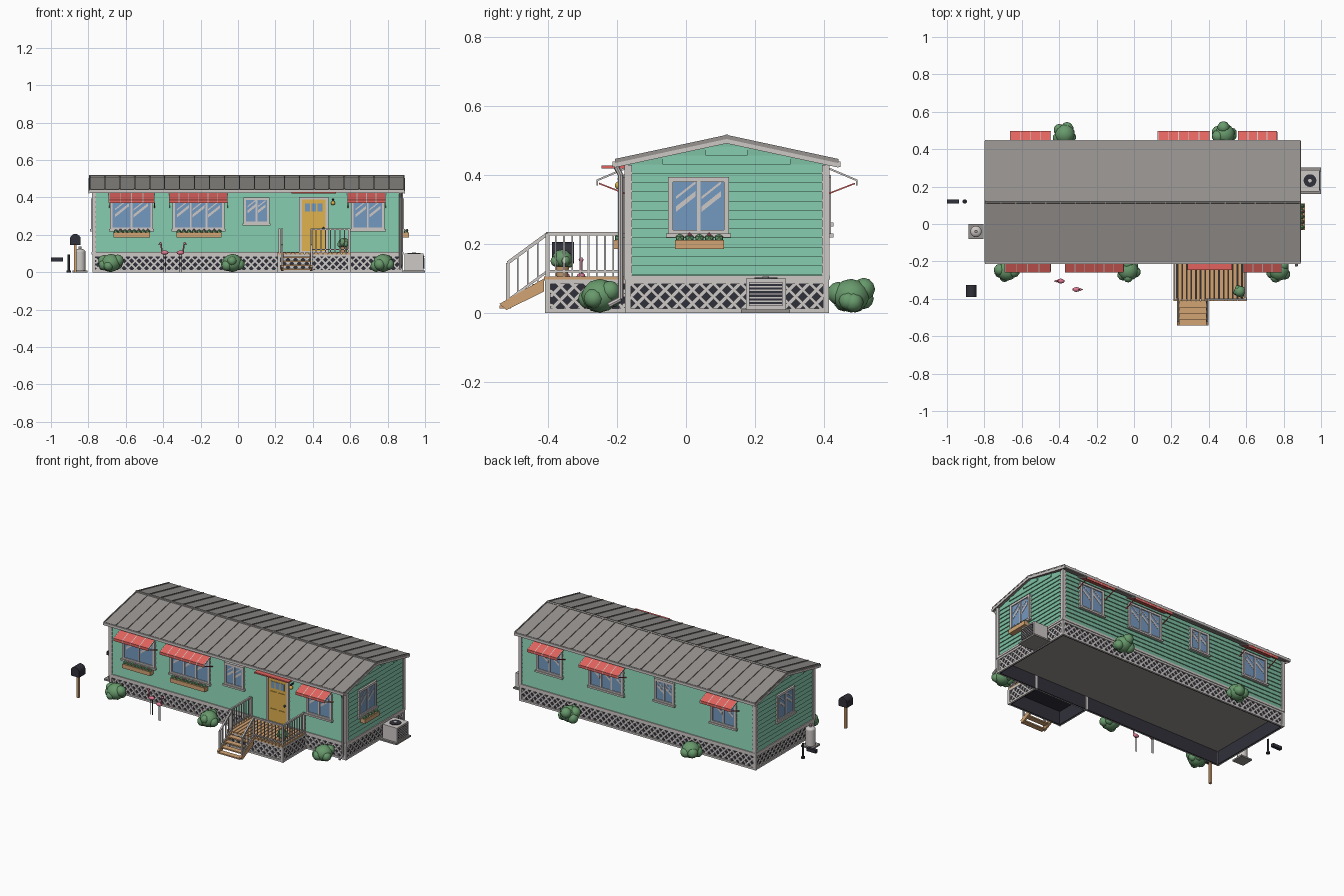
import bpy, bmesh, math, random
from mathutils import Vector, Matrix

random.seed(4)
if "Cube" in bpy.data.objects:
    bpy.data.objects.remove(bpy.data.objects["Cube"])

# Palette
def linear(c):
    return c / 12.92 if c < 0.04 else ((c + 0.055) / 1.055) ** 2.4

def material(name, r, g, b):
    m = bpy.data.materials.new(name)
    m.use_nodes = True
    col = [linear(c / 255) for c in (r, g, b)] + [1]
    m.diffuse_color = col
    m.node_tree.nodes["Principled BSDF"].inputs["Base Color"].default_value = col
    return m

SIDING = material("mint siding", 126, 192, 164)
TRIM = material("pale trim", 205, 200, 198)
ROOF = material("roof grey", 150, 146, 143)
DARK = material("charcoal", 48, 48, 58)
RED = material("awning red", 226, 100, 94)
GLASS = material("glass blue", 116, 152, 192)
YELLOW = material("door yellow", 224, 178, 78)
WOOD = material("tan wood", 210, 164, 116)
LEAF = material("leaf green", 104, 154, 108)
PINK = material("pink", 222, 120, 146)

# Each part gathers its pieces in one mesh
parts = {}

def part(name, mat):
    return parts.setdefault(name, (bmesh.new(), mat))[0]

def slab(name, mat, poly, lo, hi, f):
    """Extrude a flat outline from lo to hi, mapped to the world by f."""
    bm = part(name, mat)
    a = [bm.verts.new(f(u, v, lo)) for u, v in poly]
    b = [bm.verts.new(f(u, v, hi)) for u, v in poly]
    bm.faces.new(a)
    bm.faces.new(b[::-1])
    for i in range(len(a)):
        bm.faces.new((a[i - 1], a[i], b[i], b[i - 1]))

def panel(name, mat, u0, u1, v0, v1, lo, hi, f):
    slab(name, mat, [(u0, v0), (u1, v0), (u1, v1), (u0, v1)], lo, hi, f)

def rod(name, mat, p, q, r, segs=4, r2=None):
    p, q = Vector(p), Vector(q)
    d = q - p
    mx = (Matrix.Translation((p + q) / 2) @ d.to_track_quat('Z', 'Y').to_matrix().to_4x4()
          @ Matrix.Rotation(math.pi / 4, 4, 'Z'))
    bmesh.ops.create_cone(part(name, mat), cap_ends=True, segments=segs, radius1=r,
                          radius2=r if r2 is None else r2, depth=d.length, matrix=mx)

def ball(name, mat, c, r, sx=1, sy=1, sz=1, detail=2):
    bmesh.ops.create_icosphere(part(name, mat), subdivisions=detail, radius=r,
                               matrix=Matrix.Translation(c) @ Matrix.Diagonal((sx, sy, sz, 1)))

# Wall frames: u along the wall, v up, w outward
XL, XR, YF, YB, RIDGE = -0.77, 0.872, -0.168, 0.406, 0.118
EAVE = 0.43
front = lambda u, v, w: (u, YF - w, v)
back = lambda u, v, w: (u, YB + w, v)
right = lambda u, v, w: (XR + w, u, v)
left = lambda u, v, w: (XL - w, u, v)
world = lambda x, y, z: (x, y, z)
length = lambda y, z, x: (x, y, z)
WALLS = (("front", front, XL, XR), ("back", back, XL, XR),
         ("right", right, YF, YB), ("left", left, YF, YB))

# House body, floor and roof
slab("house_body", SIDING, [(YF, 0.1), (YB, 0.1), (YB, EAVE), (RIDGE, 0.497), (YF, EAVE)], XL, XR, length)
panel("floor", ROOF, XL, XR, YF, YB, 0.085, 0.1, world)
for s in (-1, 1):
    e, z0, z1 = RIDGE + s * 0.325, 0.43, 0.5
    def slope(name, mat, up, thick, x0, x1):
        slab(name, mat, [(e, z0 + up), (RIDGE, z1 + up), (RIDGE, z1 + up + thick), (e, z0 + up + thick)], x0, x1, length)
    slope("roof", ROOF, 0, 0.012, -0.797, 0.89)
    for i in range(22):
        x = -0.795 + i * 0.08
        slope("roof_seams", ROOF, 0.01, 0.007, x, x + 0.006)
    for x in (-0.799, 0.886):
        slope("rake_trim", TRIM, -0.008, 0.013, x, x + 0.006)
    panel("gutters", TRIM, -0.797, 0.89, e - 0.006, e + 0.006, 0.424, 0.44, world)
rod("ridge_cap", ROOF, (-0.797, RIDGE, 0.511), (0.89, RIDGE, 0.511), 0.008, 6)

# Lapped siding, corner boards and skirt
def lattice(f, a, b, w=0.0):
    panel("skirt_backing", DARK, a, b, 0, 0.095, w - 0.006, w, f)
    panel("skirt_rails", TRIM, a, b, 0, 0.012, w, w + 0.008, f)
    panel("skirt_rails", TRIM, a, b, 0.084, 0.097, w, w + 0.008, f)
    for u in (a, b):
        panel("skirt_rails", TRIM, u - 0.008, u + 0.008, 0, 0.097, w - 0.006, w + 0.009, f)
    h, s, t = 0.076, 0.013, a - 0.076
    while t < b - s:
        k0, k1 = max(0, (a - t) / h), min(1, (b - s - t) / h)
        if k1 > k0:
            p = [(t + k * h + d, 0.01 + k * h) for k, d in ((k0, 0), (k0, s), (k1, s), (k1, 0))]
            slab("lattice", TRIM, p, w, w + 0.003, f)
            slab("lattice", TRIM, [(a + b - u, v) for u, v in p], w, w + 0.005, f)
        t += 0.04

rows, pitch = 12, 0.0267
for name, f, a, b in WALLS:
    gable = name in ("left", "right")
    for i in range(rows + 2 * gable):
        v = 0.11 + i * pitch
        u0, u1 = a, b
        if i >= rows:
            half = (0.497 - v - pitch) / 0.215
            u0, u1 = RIDGE - half, RIDGE + half
        slab(name + "_siding", SIDING, [(0, v), (0.008, v), (0.002, v + pitch), (0, v + pitch)],
             u0, u1, lambda w, z, u: f(u, z, w))
    for u in (a, b):
        panel("corner_boards", TRIM, u - 0.011, u + 0.011, 0.1, EAVE, -0.002, 0.011, f)
    panel("base_band", TRIM, a - 0.01, b + 0.01, 0.096, 0.109, -0.002, 0.012, f)
    lattice(f, a, b)

# Windows, flower boxes and awnings
def frame_border(name, u0, u1, v0, v1, t, w, f):
    for p in ((u0, u0 + t, v0, v1), (u1 - t, u1, v0, v1), (u0, u1, v0, v0 + t), (u0, u1, v1 - t, v1)):
        panel(name, TRIM, *p, 0, w, f)

def awning(f, u0, u1):
    prof = lambda w, v, u: f(u, v, w)
    n = max(4, round((u1 - u0) / 0.055))
    step = (u1 - u0) / n
    outline = [(0.005, 0.418), (0.088, 0.383), (0.088, 0.37), (0.092, 0.37), (0.092, 0.387), (0.005, 0.424)]
    for i in range(n):
        slab("awnings", RED, outline, u0 + i * step, u0 + (i + 1) * step - 0.004, prof)
    for i in range(n + 1):
        u = u0 + i * step
        slab("awning_ribs", TRIM, outline, u - 0.004, u, prof)
    for u in (u0, u1):
        rod("awning_arms", RED, f(u, 0.345, 0.005), f(u, 0.376, 0.085), 0.003)

def flower_box(f, u0, u1):
    panel("flower_boxes", WOOD, u0, u1, 0.186, 0.212, 0.008, 0.042, f)
    n = round((u1 - u0) / 0.026)
    for i in range(n):
        u = u0 + (i + 0.5) * (u1 - u0) / n
        ball("box_plants", LEAF, f(u, 0.216, 0.026), 0.014, detail=1)
        if i % 2:
            ball("box_flowers", PINK, f(u, 0.227, 0.032), 0.006, detail=1)

def window(f, u0, u1, panes=2, v0=0.226, v1=0.394, shade=None, box=False):
    t = 0.014
    frame_border("window_frames", u0, u1, v0, v1, t, 0.016, f)
    panel("window_sills", TRIM, u0 - 0.006, u1 + 0.006, v0 - 0.007, v0 + 0.004, 0, 0.022, f)
    panel("window_glass", GLASS, u0 + t, u1 - t, v0 + t, v1 - t, 0, 0.01, f)
    wide = (u1 - u0 - 2 * t) / panes
    for i in range(panes):
        a = u0 + t + i * wide
        if i:
            panel("window_mullions", TRIM, a - 0.005, a + 0.005, v0 + t, v1 - t, 0, 0.014, f)
        for k, s in ((0.4, 0.016), (0.62, 0.008)):
            v = v0 + (v1 - v0) * k
            x0, x1 = a + wide * 0.12, a + wide * 0.88
            slab("window_glints", TRIM, [(x0, v), (x1, v + wide * 0.6), (x1, v + wide * 0.6 + s), (x0, v + s)],
                 0.009, 0.0115, f)
    if shade:
        awning(f, *shade)
    if box:
        flower_box(f, u0 + 0.02, u1 - 0.015)

window(front, -0.685, -0.455, shade=(-0.688, -0.446), box=True)
window(front, -0.35, -0.072, 3, shade=(-0.365, -0.055), box=True)
window(front, 0.03, 0.168, v0=0.258, v1=0.4)
window(front, 0.604, 0.784, shade=(0.588, 0.79))
window(back, -0.645, -0.465, shade=(-0.66, -0.445))
window(back, -0.21, -0.07, v0=0.258, v1=0.4)
window(back, 0.145, 0.39, 3, shade=(0.13, 0.405))
window(back, 0.575, 0.755, shade=(0.56, 0.765))
window(right, -0.052, 0.125, box=True)
window(left, 0.03, 0.205)

# Door, canopy and lamp
frame_border("door_frame", 0.327, 0.483, 0.1, 0.402, 0.014, 0.018, front)
panel("door", YELLOW, 0.34, 0.47, 0.106, 0.39, 0, 0.013, front)
for i in range(3):
    u = 0.358 + i * 0.034
    panel("door_lights", GLASS, u, u + 0.026, 0.325, 0.368, 0.012, 0.015, front)
for u in (0.355, 0.411):
    for v, h in ((0.125, 0.07), (0.21, 0.095)):
        panel("door_panels", YELLOW, u, u + 0.043, v, v + h, 0.012, 0.017, front)
ball("door_knob", DARK, front(0.457, 0.235, 0.018), 0.007)
panel("door_canopy", RED, 0.285, 0.525, 0.42, 0.428, 0, 0.077, front)
rod("lamp_bracket", DARK, front(0.508, 0.39, 0), front(0.508, 0.385, 0.03), 0.005, 8)
ball("lamp_globe", YELLOW, front(0.508, 0.37, 0.027), 0.012)

# Porch deck
DX0, DX1, DY = 0.21, 0.604, -0.412
for i in range(16):
    x = DX0 + i * (DX1 - DX0) / 16
    panel("deck_boards", WOOD, x, x + 0.021, DY, YF, 0.094, 0.106, world)
panel("deck_underside", DARK, DX0 + 0.006, DX1 - 0.006, DY + 0.006, YF, 0.086, 0.095, world)
lattice(front, DX0 + 0.01, DX1 - 0.01, YF - DY - 0.012)
lattice(right, DY + 0.01, YF, DX1 - XR - 0.01)
lattice(left, DY + 0.01, YF, XL - DX0 - 0.01)

def railing(p, q, name, n, drop=0.125):
    p, q, down = Vector(p), Vector(q), Vector((0, 0, -drop))
    rod(name, TRIM, p, q, 0.007)
    rod(name, TRIM, p + down * 0.87, q + down * 0.87, 0.005)
    for i in range(n + 1):
        c = p.lerp(q, i / n)
        rod(name, TRIM, c, c + down, 0.008 if i in (0, n) else 0.0035)

TOP = 0.23
yd, xs0, xs1 = DY + 0.01, 0.236, 0.392
railing((0.595, YF - 0.02, TOP), (0.595, yd, TOP), "porch_rail_side", 9)
railing((0.595, yd, TOP), (xs1, yd, TOP), "porch_rail_front", 8)
railing((0.222, YF - 0.02, TOP), (0.222, yd, TOP), "porch_rail_left", 9)

# Stairs
for x in (xs0, xs1):
    railing((x, yd, TOP), (x, -0.518, 0.145), "stair_rails", 4)
    slab("stair_stringers", WOOD, [(DY, 0.1), (DY, 0.062), (-0.522, 0.008), (-0.542, 0.026)],
         x - 0.006, x + 0.006, length)
for i in range(4):
    y, z = DY - 0.032 * i, 0.084 - 0.021 * i
    panel("stair_treads", WOOD, xs0, xs1, y - 0.034, y, z - 0.008, z, world)

# Shrubs
def shrub(name, x, y, r, z=0.0):
    ball(name, LEAF, (x, y, z + r * 0.8), r * 0.88, sz=0.9)
    for i in range(6):
        a = i * math.pi / 3 + random.random()
        s = r * random.uniform(0.4, 0.55)
        ball(name, LEAF, (x + math.cos(a) * r * 0.6, y + math.sin(a) * r * 0.6,
                          z + s + r * random.uniform(0, 0.6)), s)

for x, y in ((-0.68, -0.25), (-0.03, -0.25), (0.775, -0.25), (-0.37, 0.48), (0.485, 0.48)):
    shrub("shrubs", x, y, 0.062)
rod("plant_pot", WOOD, (0.565, -0.36, 0.106), (0.565, -0.36, 0.135), 0.016, 12, 0.022)
shrub("potted_plant", 0.565, -0.36, 0.034, 0.13)

# Lawn birds
for x, y, d in ((-0.392, -0.305, -1), (-0.308, -0.35, 1)):
    for k in (-0.006, 0.006):
        rod("bird_legs", DARK, (x + k, y, 0), (x + k, y, 0.1), 0.002)
    ball("lawn_birds", PINK, (x, y, 0.105), 0.013, 1.6, 1, 0.9)
    rod("lawn_birds", PINK, (x + d * 0.014, y, 0.108), (x + d * 0.02, y, 0.152), 0.004, 8)
    ball("lawn_birds", PINK, (x + d * 0.023, y, 0.154), 0.007)
    rod("bird_beaks", DARK, (x + d * 0.026, y, 0.154), (x + d * 0.036, y, 0.146), 0.003, 6, 0.001)

# Cooling unit
panel("unit_pad", ROOF, 0.882, 1, 0.16, 0.302, 0, 0.01, world)
panel("cooling_unit", TRIM, 0.89, 0.992, 0.174, 0.29, 0.01, 0.1, world)
panel("unit_grille", DARK, 0.183, 0.281, 0.02, 0.09, 0.992 - XR, 0.995 - XR, right)
for i in range(7):
    panel("unit_slats", TRIM, 0.183, 0.281, 0.021 + i * 0.0105, 0.025 + i * 0.0105, 0.993 - XR, 0.999 - XR, right)
rod("unit_fan", DARK, (0.941, 0.232, 0.098), (0.941, 0.232, 0.103), 0.034, 20)
rod("unit_hub", TRIM, (0.941, 0.232, 0.1), (0.941, 0.232, 0.106), 0.01, 10)

# Gas tank
panel("tank_pad", ROOF, -0.885, -0.805, -0.08, 0, 0, 0.01, world)
rod("gas_tank", TRIM, (-0.845, -0.04, 0.01), (-0.845, -0.04, 0.108), 0.03, 20)
ball("gas_tank", TRIM, (-0.845, -0.04, 0.108), 0.03, sz=0.6, detail=3)
rod("tank_valve", ROOF, (-0.845, -0.04, 0.12), (-0.845, -0.04, 0.138), 0.009, 10)

# Letter box, hitch and downpipe
rod("letter_post", WOOD, (-0.87, -0.356, 0), (-0.87, -0.356, 0.15), 0.011)
panel("letter_box", DARK, -0.899, -0.841, -0.39, -0.326, 0.145, 0.178, world)
rod("letter_box", DARK, (-0.87, -0.39, 0.176), (-0.87, -0.326, 0.176), 0.029, 16)
rod("hitch_jack", DARK, (-0.905, 0.12, 0.005), (-0.905, 0.12, 0.095), 0.006, 10)
rod("hitch_foot", DARK, (-0.905, 0.12, 0), (-0.905, 0.12, 0.01), 0.012, 10)
panel("hitch_coupler", DARK, -1, -0.935, 0.11, 0.13, 0.058, 0.078, world)
pipe = [(0.868, -0.203, 0.425), (0.868, -0.19, 0.4), (0.868, -0.19, 0.04), (0.868, -0.225, 0.022)]
for p, q in zip(pipe, pipe[1:]):
    rod("downpipe", TRIM, p, q, 0.008, 8)

# Turn the parts into objects
for name, (bm, mat) in parts.items():
    bmesh.ops.recalc_face_normals(bm, faces=bm.faces)
    mesh = bpy.data.meshes.new(name)
    bm.to_mesh(mesh)
    bm.free()
    mesh.materials.append(mat)
    mesh.shade_smooth()
    mesh.set_sharp_from_angle(angle=math.radians(38))
    bpy.context.collection.objects.link(bpy.data.objects.new(name, mesh))
